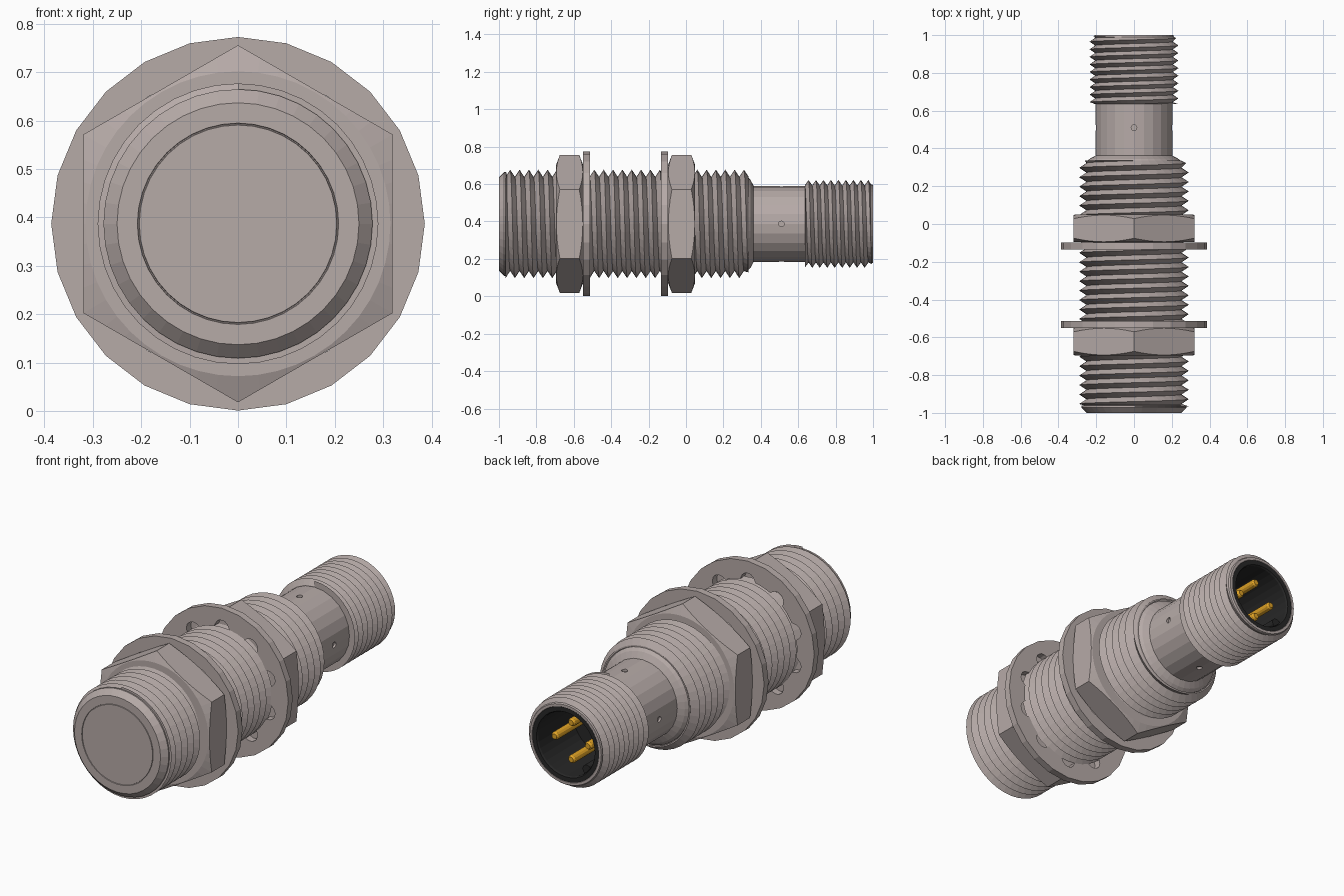
import bpy, bmesh
from math import sin, cos, pi

if "Cube" in bpy.data.objects:
    bpy.data.objects.remove(bpy.data.objects["Cube"])

Z = 0.387  # height of the long axis


def material(name, rgb):
    m = bpy.data.materials.new(name)
    m.diffuse_color = (*rgb, 1)
    m.use_nodes = True
    m.node_tree.nodes["Principled BSDF"].inputs["Base Color"].default_value = m.diffuse_color
    return m


metal = material("warm_grey_metal", (0.47, 0.405, 0.39))
black = material("black_plastic", (0.02, 0.02, 0.02))
gold = material("gold", (0.75, 0.37, 0.02))


def finish(name, bm, mat):
    bmesh.ops.remove_doubles(bm, verts=bm.verts, dist=1e-5)
    bmesh.ops.recalc_face_normals(bm, faces=bm.faces)
    me = bpy.data.meshes.new(name)
    bm.to_mesh(me)
    bm.free()
    me.materials.append(mat)
    ob = bpy.data.objects.new(name, me)
    bpy.context.collection.objects.link(ob)
    return ob


def lathe(name, profile, n=24, closed=False, cx=0, cz=0, mat=metal):
    """Turn (radius, y) points round the y axis; radius may be a function of step."""
    bm = bmesh.new()
    rings = []
    for r, y in profile:
        ring = []
        for i in range(n):
            a = 2 * pi * i / n
            q = r(i) if callable(r) else r
            ring.append(bm.verts.new((cx + q * sin(a), y, Z + cz + q * cos(a))))
        rings.append(ring)
    if closed:
        rings.append(rings[0])
    for a, b in zip(rings, rings[1:]):
        for i in range(n):
            j = (i + 1) % n
            bm.faces.new((a[i], a[j], b[j], b[i]))
    return finish(name, bm, mat)


def thread(name, y0, y1, pitch, root, crest, n=40):
    """Helical V thread, clipped flat at y0 and run out at y1."""
    bm = bmesh.new()
    turns = int((y1 - y0) / pitch) + 2

    def vert(k, i):
        a = 2 * pi * i / n
        y = min(max(y0 + pitch * (k / 2 - 1 + i / n), y0), y1)
        r = crest if k % 2 else root
        r = min(r, root + 0.008 + (y1 - y) * 1.3)
        return bm.verts.new((r * sin(a), y, Z + r * cos(a)))
    rows = [[vert(k, i) for i in range(n + 1)] for k in range(2 * turns + 1)]
    for a, b in zip(rows, rows[1:]):
        for i in range(n):
            bm.faces.new((a[i], a[i + 1], b[i + 1], b[i]))
    return finish(name, bm, metal)


def boolean(ob, cutter, op):
    m = ob.modifiers.new("cut", 'BOOLEAN')
    m.operation, m.object, m.solver = op, cutter, 'EXACT'
    bpy.context.view_layer.objects.active = ob
    bpy.ops.object.modifier_apply(modifier=m.name)
    bpy.data.objects.remove(cutter)


# Threaded barrel with flush sensing face and chamfered ends
lathe("barrel", [(0, -1), (.204, -1), (.205, -.996), (.207, -.996), (.208, -1),
                 (.25, -1), (.278, -.972), (.278, -.962), (.25, -.955), (.25, .33),
                 (.235, .345), (.203, .362), (0, .362)], 40)
thread("barrel_thread", -.965, .335, .05, .252, .29)

# Neck with four small indicator windows
neck = lathe("neck", [(0, .35), (.203, .35), (.203, .65), (0, .65)])
for k in range(4):
    a = pi / 2 * k
    bpy.ops.mesh.primitive_cylinder_add(vertices=12, radius=.015, depth=.03,
                                        location=(.205 * sin(a), .51, Z + .205 * cos(a)),
                                        rotation=(0, a, 0))
    boolean(neck, bpy.context.object, 'DIFFERENCE')

# Plug end: metal sleeve, thread, black insert, key and pins
lathe("plug_sleeve", [(.185, .635), (.206, .635), (.206, .985), (.212, .99), (.208, 1),
                      (.195, 1), (.185, .99)], 40, True)
thread("plug_thread", .635, .992, .04, .206, .235)
lathe("plug_insert", [(0, .64), (.188, .64), (.194, .9985), (.17, .9985), (.165, .99),
                      (.165, .7), (0, .7)], 32, mat=black)
lathe("insert_key", [(0, .7), (.025, .7), (.025, .98), (0, .98)], 12,
      cx=-.11, cz=-.11, mat=black)
for k in range(4):
    a = pi / 2 * k
    lathe("pin_%d" % (k + 1), [(0, .69), (.021, .69), (.021, .945), (.014, .955), (0, .955)], 12,
          cx=.097 * sin(a), cz=.097 * cos(a), mat=gold)

# Two chamfered hexagon nuts: turned ring intersected with a hexagonal prism
for name, y0 in (("front_nut", -.695), ("rear_nut", -.096)):
    y1 = y0 + .145
    nut = lathe(name, [(.255, y0), (.315, y0), (.375, y0 + .023), (.375, y1 - .023),
                       (.315, y1), (.255, y1)], 48, True)
    prism = lathe("hex_cutter", [(0, y0 - .1), (.369, y0 - .1), (.369, y1 + .1), (0, y1 + .1)], 6)
    boolean(nut, prism, 'INTERSECT')


# Two 24-sided lock washers with ten notches round the bore
def outer(i):
    return .386 * cos(pi / 24) / cos((i % 5) / 5 * pi / 12 - pi / 24)


def bore(i):
    d = min(i % 12, 12 - i % 12)
    return (.322, .32, .308)[d] if d < 3 else .285


for name, y0 in (("front_washer", -.55), ("rear_washer", -.134)):
    y1 = y0 + .037
    lathe(name, [(bore, y0), (outer, y0), (outer, y1), (bore, y1)], 120, True)
